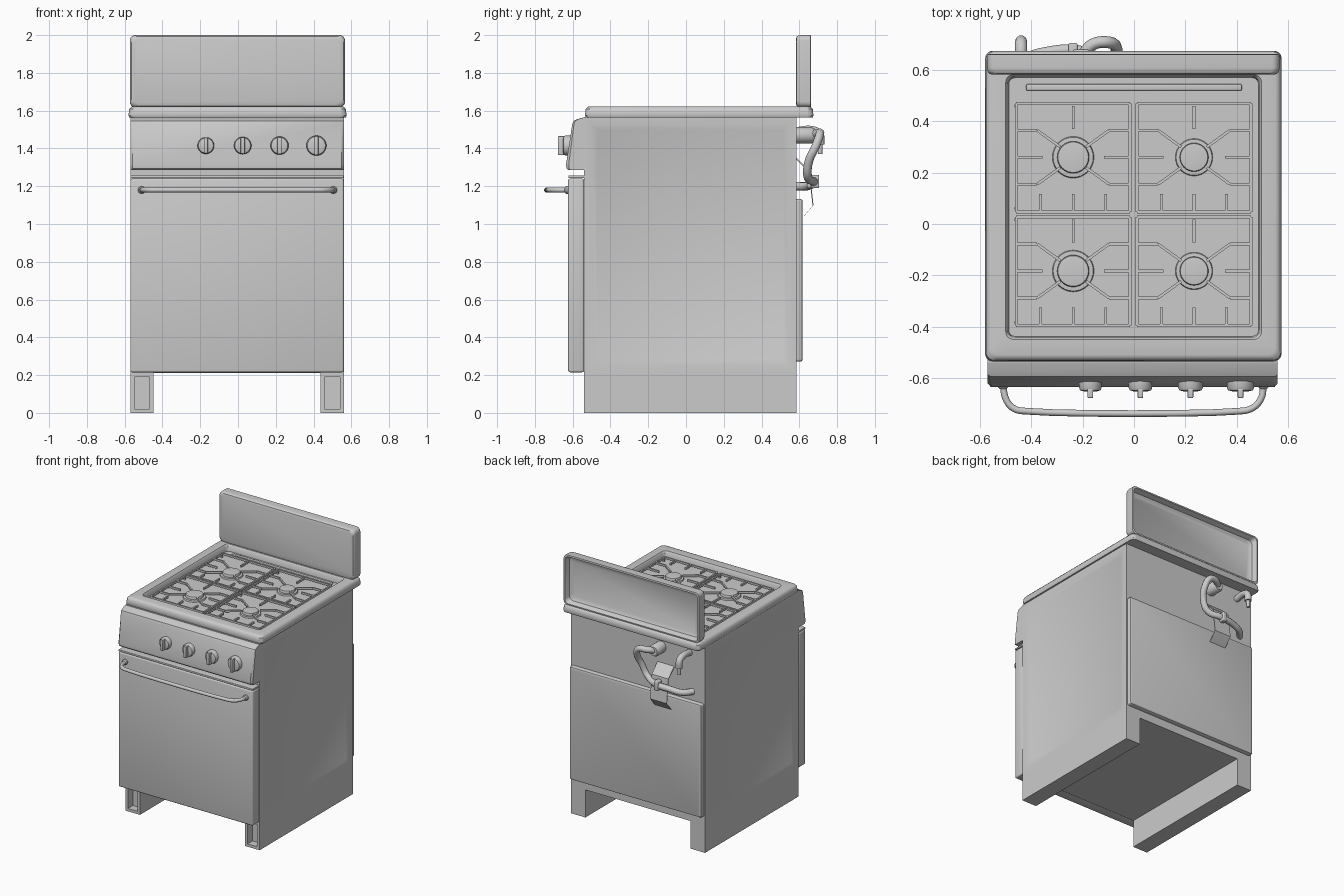
import bpy, bmesh, math
from mathutils import Vector

if "Cube" in bpy.data.objects:
    bpy.data.objects.remove(bpy.data.objects["Cube"])

# One enamel grey for everything
GREY = (0.6, 0.6, 0.6, 1)
enamel = bpy.data.materials.new("enamel grey")
enamel.use_nodes = True
enamel.diffuse_color = GREY
enamel.node_tree.nodes["Principled BSDF"].inputs["Base Color"].default_value = GREY


def finish(name, bm, bevel=0, segments=3):
    bmesh.ops.recalc_face_normals(bm, faces=bm.faces)
    if bevel:
        sharp = [e for e in bm.edges if e.calc_face_angle(0) > 0.5]
        bmesh.ops.bevel(bm, geom=sharp, offset=bevel, segments=segments,
                        affect='EDGES', profile=0.5)
    mesh = bpy.data.meshes.new(name)
    bm.to_mesh(mesh)
    bm.free()
    mesh.materials.append(enamel)
    mesh.shade_smooth()
    mesh.set_sharp_from_angle(angle=math.radians(35))
    obj = bpy.data.objects.new(name, mesh)
    bpy.context.collection.objects.link(obj)
    return obj


def add_box(bm, lo, hi):
    verts = bmesh.ops.create_cube(bm, size=1)["verts"]
    for v in verts:
        v.co = [a + (b - a) * (c + 0.5) for a, b, c in zip(lo, hi, v.co)]


def box(name, lo, hi, bevel=0):
    bm = bmesh.new()
    add_box(bm, lo, hi)
    return finish(name, bm, bevel)


def loft(name, rings, caps=True):
    """Skin equal-length closed rings, with both ends capped."""
    bm = bmesh.new()
    loops = [[bm.verts.new(p) for p in ring] for ring in rings]
    for a, b in zip(loops, loops[1:]):
        for i in range(len(a)):
            j = (i + 1) % len(a)
            bm.faces.new((a[i], a[j], b[j], b[i]))
    if caps:
        bm.faces.new(loops[0])
        bm.faces.new(loops[-1])
    return finish(name, bm)


def rounded(rect, inset, r, level, axis, n=5):
    """Rounded rectangle ring lying across the given axis."""
    x0, x1, y0, y1 = rect
    x0, x1, y0, y1 = x0 + inset, x1 - inset, y0 + inset, y1 - inset
    ring = []
    corners = [(x1 - r, y1 - r), (x0 + r, y1 - r), (x0 + r, y0 + r), (x1 - r, y0 + r)]
    for q, (cx, cy) in enumerate(corners):
        for k in range(n + 1):
            a = (q + k / n) * math.pi / 2
            u, v = cx + r * math.cos(a), cy + r * math.sin(a)
            ring.append((u, v, level) if axis == 'Z' else (u, level, v))
    return ring


def turned(name, centre, profile, axis, n=32):
    """Round part from (radius, offset along axis) pairs."""
    rings = []
    for r, h in profile:
        ring = []
        for k in range(n):
            a = k * math.tau / n
            u, v = r * math.cos(a), r * math.sin(a)
            ring.append(Vector(centre) + Vector((u, v, h) if axis == 'Z' else (u, h, v)))
        rings.append(ring)
    return loft(name, rings)


def tube(name, points, radius):
    curve = bpy.data.curves.new(name, 'CURVE')
    curve.dimensions = '3D'
    curve.bevel_depth = radius
    curve.bevel_resolution = 3
    curve.resolution_u = 6
    curve.use_fill_caps = True
    spline = curve.splines.new('BEZIER')
    spline.bezier_points.add(len(points) - 1)
    for bp, p in zip(spline.bezier_points, points):
        bp.co = p
        bp.handle_left_type = bp.handle_right_type = 'AUTO'
    curve.materials.append(enamel)
    obj = bpy.data.objects.new(name, curve)
    bpy.context.collection.objects.link(obj)
    bpy.ops.object.select_all(action='DESELECT')
    obj.select_set(True)
    bpy.context.view_layer.objects.active = obj
    bpy.ops.object.convert(target='MESH')
    bpy.context.object.data.shade_smooth()


LEFT, RIGHT, FRONT, BACK, TOP = -0.57, 0.56, -0.54, 0.585, 1.567

# Oven body with softly pressed side panels
bm = bmesh.new()
add_box(bm, (LEFT, FRONT, 0.21), (RIGHT, BACK, TOP))
bm.normal_update()
for side in [f for f in bm.faces if abs(f.normal.x) > 0.9]:
    bmesh.ops.inset_individual(bm, faces=[side], thickness=0.06, depth=0)
    bmesh.ops.inset_individual(bm, faces=[side], thickness=0.04, depth=-0.012)
finish("oven_body", bm)

# Base skids with recessed front faces
for name, x0 in (("right_skid", LEFT), ("left_skid", RIGHT - 0.123)):
    bm = bmesh.new()
    add_box(bm, (x0, FRONT, 0), (x0 + 0.123, BACK, 0.21))
    bm.normal_update()
    face = min(bm.faces, key=lambda f: f.normal.y)
    bmesh.ops.inset_individual(bm, faces=[face], thickness=0.03, depth=0)
    bmesh.ops.inset_individual(bm, faces=[face], thickness=0, depth=-0.06)
    finish(name, bm)

# Oven door and its lower and upper trim
box("oven_door", (LEFT, -0.624, 0.215), (RIGHT, FRONT, 1.24), 0.01)
box("door_top_trim", (LEFT, -0.622, 1.243), (RIGHT, FRONT, 1.257), 0.003)
tube("door_handle", [(-0.51, -0.62, 1.18), (-0.50, -0.68, 1.18), (-0.47, -0.718, 1.18),
                     (-0.41, -0.73, 1.18), (0.40, -0.73, 1.18), (0.46, -0.718, 1.18),
                     (0.495, -0.68, 1.18), (0.505, -0.62, 1.18)], 0.013)
for x in (-0.51, 0.505):
    turned("handle_mount", (x, -0.624, 1.18), [(0.02, 0.01), (0.02, -0.012), (0.014, -0.018)], 'Y', 20)

# Sloping control panel
section = [(-0.53, 1.285), (-0.622, 1.285), (-0.633, 1.295), (-0.635, 1.315),
           (-0.602, 1.53), (-0.595, 1.545), (-0.575, 1.555), (-0.53, 1.567)]
loft("control_panel", [[(x, FRONT + (y - FRONT) * s, z) for y, z in section]
                       for x, s in ((LEFT, 0.85), (LEFT + 0.012, 1), (RIGHT - 0.012, 1), (RIGHT, 0.85))])

# Control knobs with finger grips
for x, r in ((-0.17, 0.044), (0.025, 0.046), (0.22, 0.048), (0.415, 0.053)):
    turned("knob", (x, -0.61, 1.415), [(r, 0), (r, -0.028), (r * 0.9, -0.038), (r * 0.6, -0.042)], 'Y')
    box("knob_grip", (x - 0.011, -0.678, 1.415 - r * 0.95), (x + 0.011, -0.64, 1.415 + r * 0.95), 0.004)

# Cooktop: raised rounded rim around a sunken pan
outer, inner = (-0.58, 0.575, -0.535, 0.675), (-0.50, 0.497, -0.45, 0.582)
loft("cooktop", [rounded(outer, 0.004, 0.03, 1.565, 'Z'), rounded(outer, 0, 0.03, 1.575, 'Z'),
                 rounded(outer, 0.004, 0.03, 1.608, 'Z'), rounded(outer, 0.014, 0.03, 1.62, 'Z'),
                 rounded(outer, 0.025, 0.03, 1.623, 'Z'), rounded(inner, 0, 0.03, 1.623, 'Z'),
                 rounded(inner, 0.008, 0.028, 1.612, 'Z'), rounded(inner, 0.012, 0.025, 1.574, 'Z')])
box("pan_vent_ridge", (-0.42, 0.52, 1.57), (0.42, 0.545, 1.585), 0.005)

# Backsplash pressed from sheet, hollow at the rear
splash = (-0.573, 0.567, 1.618, 2.0)
loft("backsplash", [rounded(splash, i, 0.03, y, 'Y') for i, y in
                    ((0.02, 0.582), (0.008, 0.586), (0.002, 0.595), (0, 0.61),
                     (0, 0.66), (0.012, 0.662), (0.025, 0.625), (0.045, 0.612))])


# Burners and pan supports
def bar(bm, a, b, w=0.011):
    a, b = Vector((*a, 0)), Vector((*b, 0))
    side = (b - a).normalized().cross(Vector((0, 0, 1))) * w / 2
    rings = [[bm.verts.new(p + side * s + Vector((0, 0, z))) for p, s in
              ((a, -1), (b, -1), (b, 1), (a, 1))] for z in (1.592, 1.606)]
    bm.faces.new(rings[0])
    bm.faces.new(rings[1])
    for i in range(4):
        j = (i + 1) % 4
        bm.faces.new((rings[0][i], rings[0][j], rings[1][j], rings[1][i]))


for cx, r in ((-0.237, 0.078), (0.234, 0.07)):
    for cy in (0.26, -0.183):
        turned("burner", (cx, cy, 1.572), [(r * 1.05, 0), (r, 0.012), (r * 0.8, 0.013), (r * 0.8, 0.025),
                                           (r * 0.76, 0.031), (r * 0.5, 0.033)], 'Z')
        bm = bmesh.new()
        w, low, high = 0.222, cy - 0.213, cy + 0.21
        for y in (low, high):
            bar(bm, (cx - w, y), (cx + w, y))
        for s in (-1, 1):
            edge = cx + s * w
            bar(bm, (edge, low), (edge, high))
            bar(bm, (edge, cy), (cx + s * 0.12, cy))
            bar(bm, (cx + s * 0.127, low), (cx + s * 0.127, low + 0.07))
            for t in (-1, 1):
                knee = (cx + s * 0.14, cy + t * 0.105)
                bar(bm, (edge, knee[1]), knee)
                bar(bm, knee, (cx + s * 0.05, cy + t * 0.04))
                add_box(bm, (edge - 0.006, cy + t * 0.2 - 0.006, 1.572),
                        (edge + 0.006, cy + t * 0.2 + 0.006, 1.6))
        bar(bm, (cx, low), (cx, low + 0.07))
        bar(bm, (cx, high - 0.01), (cx, high - 0.1))
        finish("pan_support", bm)

# Rear cover panel
cover = (-0.56, 0.55, 0.272, 1.132)
loft("rear_cover", [rounded(cover, i, 0.012, y, 'Y') for i, y in
                    ((0, 0.58), (0, 0.608), (0.004, 0.615), (0.012, 0.618))])

# Gas inlet, hose and outlet elbow
turned("gas_inlet", (-0.2, 0.58, 1.47), [(0.043, 0), (0.043, 0.085), (0.034, 0.1)], 'Y', 20)
tube("gas_hose", [(-0.2, 0.66, 1.47), (-0.16, 0.70, 1.48), (-0.10, 0.708, 1.475), (-0.07, 0.69, 1.42),
                  (-0.085, 0.65, 1.33), (-0.13, 0.645, 1.25), (-0.22, 0.675, 1.225),
                  (-0.33, 0.67, 1.215), (-0.42, 0.64, 1.2), (-0.47, 0.58, 1.2)], 0.023)
tube("outlet_elbow", [(-0.44, 0.58, 1.49), (-0.44, 0.67, 1.495), (-0.44, 0.705, 1.475),
                      (-0.44, 0.71, 1.42)], 0.024)
turned("outlet_tip", (-0.44, 0.71, 1.37), [(0.012, 0), (0.014, 0.06)], 'Z', 16)

# Folded hose bracket and clamp
path = [(0.585, 1.35), (0.655, 1.28), (0.675, 1.10), (0.62, 1.035)]
sheet = path + [(y - 0.005, z - 0.004) for y, z in reversed(path)]
loft("hose_bracket", [[(x, y, z) for y, z in sheet] for x in (-0.31, -0.17)])
box("hose_clamp", (-0.255, 0.64, 1.19), (-0.22, 0.705, 1.26), 0.006)
